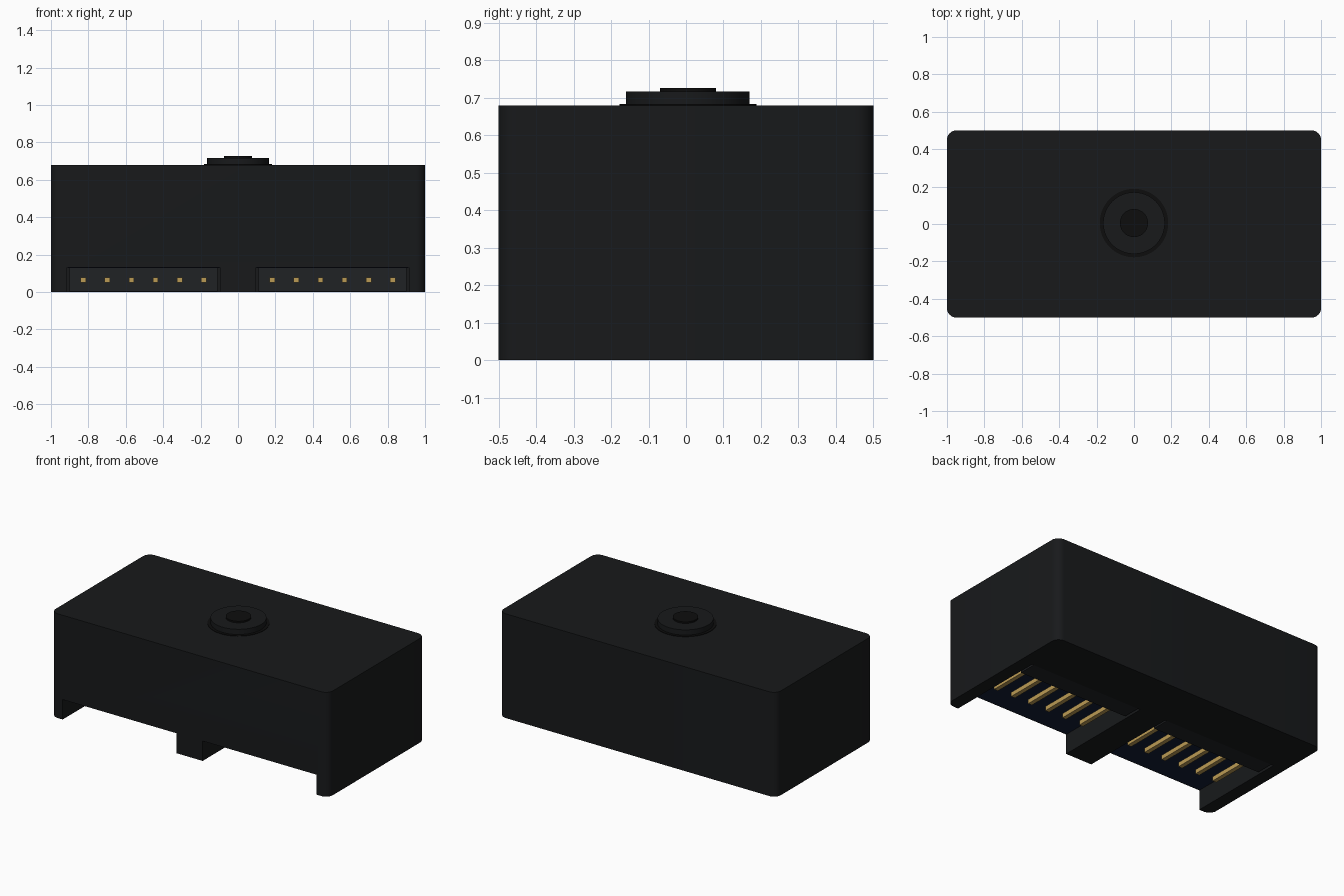
import bpy, bmesh

if "Cube" in bpy.data.objects:
    bpy.data.objects.remove(bpy.data.objects["Cube"])


def material(name, rgb):
    m = bpy.data.materials.new(name)
    m.diffuse_color = (*rgb, 1)
    m.use_nodes = True
    m.node_tree.nodes["Principled BSDF"].inputs["Base Color"].default_value = m.diffuse_color
    return m


BLACK = material("black_plastic", (0.009, 0.010, 0.011))
DARK = material("dark_plastic", (0.004, 0.004, 0.004))
GREY = material("header_plastic", (0.014, 0.016, 0.018))
NAVY = material("board_navy", (0.006, 0.012, 0.035))
GOLD = material("pin_gold", (0.5, 0.33, 0.09))


def finish(name, bm, mat):
    me = bpy.data.meshes.new(name)
    bm.to_mesh(me)
    bm.free()
    ob = bpy.data.objects.new(name, me)
    bpy.context.collection.objects.link(ob)
    me.materials.append(mat)
    return ob


def box(name, lo, hi, mat, corner=0):
    bm = bmesh.new()
    bmesh.ops.create_cube(bm, size=1)
    for v in bm.verts:
        v.co = [(a + b) / 2 + c * (b - a) for a, b, c in zip(lo, hi, v.co)]
    if corner:
        upright = [e for e in bm.edges
                   if abs(e.verts[0].co.z - e.verts[1].co.z) > 0.01]
        bmesh.ops.bevel(bm, geom=upright, offset=corner, segments=8,
                        profile=0.5, affect='EDGES')
    return finish(name, bm, mat)


def disc(name, r, z0, z1, mat):
    bm = bmesh.new()
    bmesh.ops.create_cone(bm, cap_ends=True, segments=64,
                          radius1=r, radius2=r, depth=z1 - z0)
    bmesh.ops.translate(bm, verts=bm.verts, vec=(0, 0.005, (z0 + z1) / 2))
    return finish(name, bm, mat)


def smooth(ob):
    bpy.ops.object.select_all(action='DESELECT')
    ob.select_set(True)
    bpy.context.view_layer.objects.active = ob
    bpy.ops.object.shade_smooth_by_angle(angle=0.6)


# Case with rounded upright corners
case = box("case", (-1, -0.5, 0), (1, 0.5, 0.68), BLACK, corner=0.05)
smooth(case)

for s, side in ((-1, "left"), (1, "right")):
    def span(a, b):
        return sorted((s * a, s * b))

    # Connector bay cut into the front lower edge
    x0, x1 = span(0.095, 0.915)
    cutter = box(side + "_bay_cutter", (x0, -0.6, -0.1), (x1, 0.17, 0.13), BLACK)
    cutter.hide_render = True
    cutter.display_type = 'WIRE'
    cutter.hide_set(True)
    cut = case.modifiers.new(side + "_bay", 'BOOLEAN')
    cut.operation = 'DIFFERENCE'
    cut.solver = 'EXACT'
    cut.object = cutter

    # Circuit board forming the bay ceiling
    box(side + "_board", (x0 + 0.005, -0.49, 0.127), (x1 - 0.005, 0.165, 0.14), NAVY)

    # Pin header block at the back of the bay
    x0, x1 = span(0.11, 0.90)
    box(side + "_header", (x0, 0.05, 0.003), (x1, 0.175, 0.128), GREY)

    # Six square pins
    for i in range(6):
        x = s * (0.183 + 0.129 * i)
        box(f"{side}_pin_{i + 1}", (x - 0.014, -0.26, 0.05),
            (x + 0.014, 0.06, 0.078), GOLD)

# Round button on the top: flange, body and centre
for ob in (disc("button_flange", 0.183, 0.67, 0.683, DARK),
           disc("button_body", 0.165, 0.67, 0.717, BLACK),
           disc("button_centre", 0.075, 0.71, 0.727, DARK)):
    smooth(ob)
